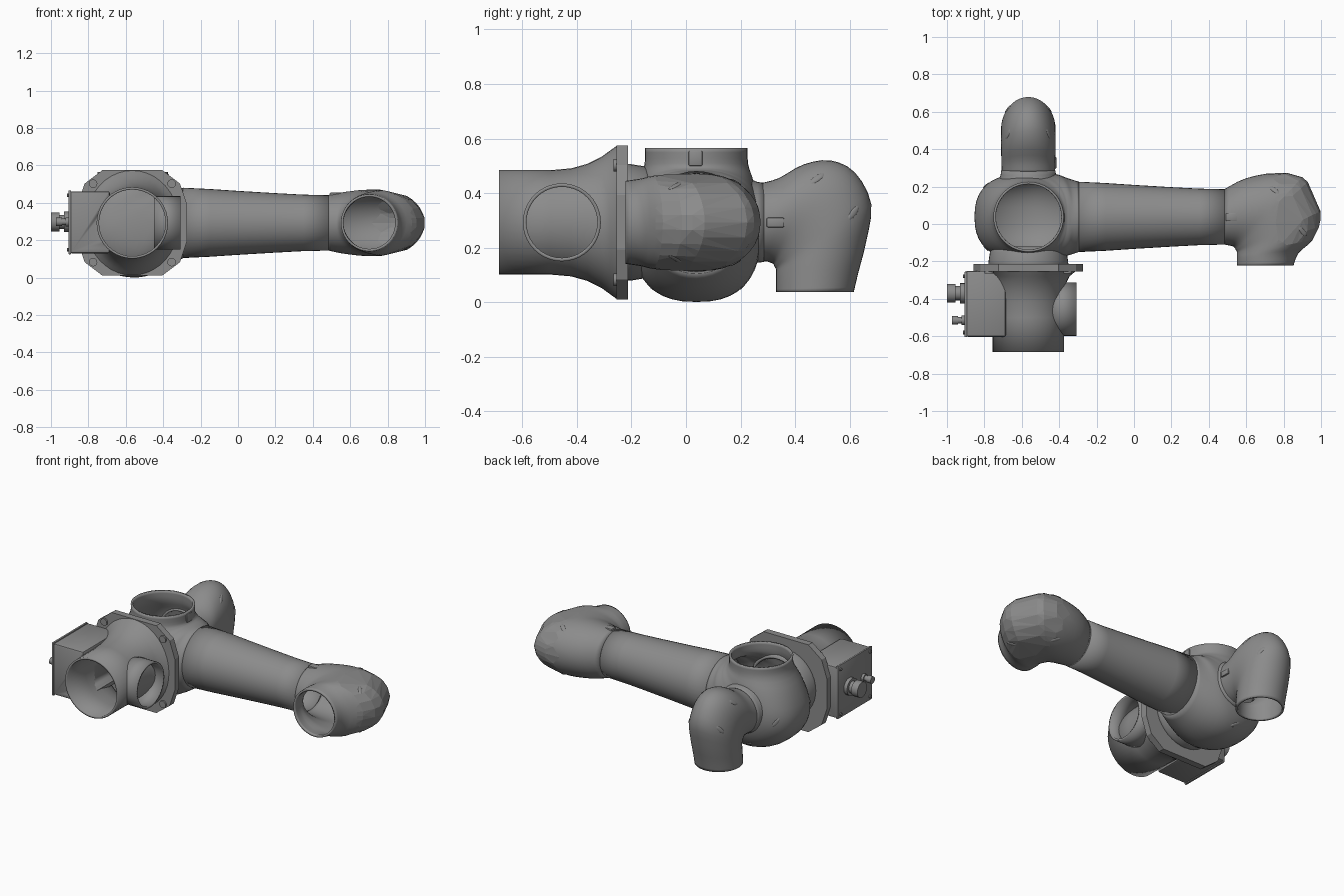
import bpy, bmesh, math
from mathutils import Vector

cube = bpy.data.objects.get("Cube")
if cube:
    bpy.data.objects.remove(cube)

metal = bpy.data.materials.new("mid grey metal")
metal.use_nodes = True
GREY = (0.26, 0.26, 0.26, 1)
metal.diffuse_color = GREY
metal.node_tree.nodes["Principled BSDF"].inputs["Base Color"].default_value = GREY

CX, CZ = -0.565, 0.293       # shared base axis
SIDES = 40


def add_object(name, bm):
    mesh = bpy.data.meshes.new(name)
    bm.to_mesh(mesh)
    bm.free()
    mesh.materials.append(metal)
    obj = bpy.data.objects.new(name, mesh)
    bpy.context.collection.objects.link(obj)
    return obj


def shade(obj, angle=35):
    bpy.ops.object.select_all(action='DESELECT')
    obj.select_set(True)
    bpy.context.view_layer.objects.active = obj
    bpy.ops.object.shade_smooth_by_angle(angle=math.radians(angle))


def refine(stations, steps=3):
    """Catmull-Rom refinement of loft stations."""
    out, n = [], len(stations)
    for i in range(n - 1):
        p = [stations[max(0, min(n - 1, i + k))] for k in (-1, 0, 1, 2)]
        for s in range(steps):
            t = s / steps
            out.append([0.5 * (2 * b + (c - a) * t + (2 * a - 5 * b + 4 * c - d) * t * t
                               + (3 * b - a - 3 * c + d) * t ** 3) for a, b, c, d in zip(*p)])
    return out + [stations[-1]]


def soft(value, power):
    return math.copysign(abs(value) ** power, value)


def shell(name, frame, stations, facet_from=None):
    """Walled open tube through rings: inner u,v, outer u,v, half width, roundness."""
    bm = bmesh.new()
    rings, mids = [], []
    for iu, iv, ou, ov, half, power in stations:
        mu, mv, du, dv = (iu + ou) / 2, (iv + ov) / 2, (ou - iu) / 2, (ov - iv) / 2
        mids.append(Vector(frame(mu, mv, 0)))
        ring = []
        for k in range(SIDES):
            turn = 2 * math.pi * k / SIDES
            c, s = soft(math.cos(turn), power), soft(math.sin(turn), power)
            ring.append(bm.verts.new(frame(mu + du * c, mv + dv * c, half * s)))
        rings.append(ring)
    outward = 0
    for i in range(len(rings) - 1):
        a, b = rings[i], rings[i + 1]
        for k in range(SIDES):
            j = (k + 1) % SIDES
            f = bm.faces.new((a[k], a[j], b[j], b[k]))
            f.normal_update()
            outward += f.normal.dot(f.calc_center_median() - (mids[i] + mids[i + 1]) / 2)
    if outward < 0:
        bmesh.ops.reverse_faces(bm, faces=bm.faces[:])
    if facet_from is not None:
        # merge the far end into coarse flat facets
        verts = [v for v in bm.verts if v.co.x > facet_from and v.co.y > -0.1]
        edges = [e for e in bm.edges if all(v in verts for v in e.verts)]
        bmesh.ops.dissolve_limit(bm, angle_limit=math.radians(16), verts=verts, edges=edges)
        bmesh.ops.triangulate(bm, faces=[f for f in bm.faces if len(f.verts) > 4])
    obj = add_object(name, bm)
    shade(obj)
    if facet_from is not None:
        for f in obj.data.polygons:
            if f.center.x > facet_from and f.center.y > -0.1:
                f.use_smooth = False
    mod = obj.modifiers.new("wall", 'SOLIDIFY')
    mod.thickness, mod.offset = 0.013, -1
    return obj


def straight(profile):
    """Round stations along u: (u, radius) or (u, radius, half width)."""
    return [(p[0], CZ - p[1], p[0], CZ + p[1], p[-1], 1) for p in profile]


def elbow(stations):
    return refine([s if len(s) == 6 else s + (1,) for s in stations])


def cylinder(name, center, axis, radius, depth, sides=24):
    bm = bmesh.new()
    bmesh.ops.create_cone(bm, cap_ends=True, segments=sides, radius1=radius, radius2=radius, depth=depth)
    turn = Vector((0, 0, 1)).rotation_difference(Vector(axis)).to_matrix()
    bmesh.ops.rotate(bm, verts=bm.verts[:], matrix=turn)
    bmesh.ops.translate(bm, verts=bm.verts[:], vec=center)
    obj = add_object(name, bm)
    shade(obj)
    return obj


def box(name, low, high, bevel=0.012):
    bm = bmesh.new()
    bmesh.ops.create_cube(bm, size=1)
    for v in bm.verts:
        v.co = [(h if c > 0 else l) for c, l, h in zip(v.co, low, high)]
    bmesh.ops.bevel(bm, geom=bm.edges[:], offset=bevel, segments=2, affect='EDGES', profile=0.5)
    obj = add_object(name, bm)
    shade(obj)
    return obj


def cut(obj, cutter):
    cutter.hide_render = True
    cutter.hide_set(True)
    mod = obj.modifiers.new("cut", 'BOOLEAN')
    mod.operation, mod.object, mod.solver = 'DIFFERENCE', cutter, 'EXACT'


def along_y(u, v, w):
    return (CX + w, u, v)


def along_x(u, v, w):
    return (u, 0.038 + w, v)


# Shoulder elbow: opening on top, curving round to the long arm
shoulder = shell("shoulder_elbow", along_x, elbow([
    (-0.375, 0.565, -0.752, 0.565, 0.188),
    (-0.375, 0.51, -0.757, 0.50, 0.19),
    (-0.37, 0.495, -0.81, 0.40, 0.208, 0.93),
    (-0.365, 0.49, -0.852, 0.27, 0.22, 0.84),
    (-0.36, 0.487, -0.835, 0.16, 0.23, 0.8),
    (-0.355, 0.485, -0.76, 0.07, 0.235, 0.8),
    (-0.345, 0.483, -0.65, 0.015, 0.235, 0.8),
    (-0.335, 0.481, -0.53, 0.002, 0.23, 0.83),
    (-0.32, 0.48, -0.41, 0.035, 0.21, 0.92),
    (-0.295, 0.48, -0.295, 0.104, 0.188)]))

# Long tapering arm
shell("long_arm", along_x, straight([(-0.295, 0.188), (-0.15, 0.181), (0, 0.171), (0.2, 0.159),
                                     (0.35, 0.151), (0.485, 0.148)]))

# Wrist elbow: curves from the arm toward the front, with a faceted end
wrist = shell("wrist_elbow", lambda u, v, w: (u, v, CZ + w), elbow([
    (0.485, -0.11, 0.485, 0.187, 0.148),
    (0.51, -0.115, 0.60, 0.245, 0.163),
    (0.53, -0.12, 0.77, 0.275, 0.175),
    (0.54, -0.13, 0.90, 0.25, 0.178),
    (0.545, -0.14, 0.97, 0.155, 0.178),
    (0.55, -0.15, 1.0, 0.025, 0.176),
    (0.55, -0.165, 0.955, -0.085, 0.17),
    (0.55, -0.18, 0.88, -0.155, 0.16),
    (0.55, -0.222, 0.853, -0.222, 0.152)]), facet_from=0.76)

# Rear elbow: curves from the back of the shoulder downward
rear = shell("rear_elbow", along_y, elbow([
    (0.275, 0.15, 0.275, 0.437, 0.143),
    (0.295, 0.15, 0.34, 0.455, 0.143),
    (0.31, 0.145, 0.43, 0.505, 0.145),
    (0.32, 0.14, 0.53, 0.52, 0.146),
    (0.325, 0.13, 0.62, 0.475, 0.146),
    (0.33, 0.12, 0.679, 0.36, 0.146),
    (0.33, 0.10, 0.66, 0.22, 0.145),
    (0.33, 0.075, 0.632, 0.11, 0.143),
    (0.33, 0.038, 0.615, 0.038, 0.142)]))
shell("rear_collar", along_y, straight([(0.225, 0.16), (0.245, 0.155), (0.262, 0.148), (0.285, 0.145)]))
shell("front_collar", along_y, straight([(-0.235, 0.215), (-0.2, 0.213), (-0.15, 0.205), (-0.12, 0.19)]))

# Hollow base tube, flaring mostly up and down to the mounting plate, and its side port
shell("base_tube", along_y, straight([
    (-0.685, 0.191), (-0.5, 0.191), (-0.42, 0.198, 0.192), (-0.36, 0.215, 0.195), (-0.31, 0.24, 0.205),
    (-0.28, 0.262, 0.22), (-0.255, 0.28, 0.25), (-0.235, 0.28, 0.25)]))
PORT_Y = -0.455
shell("side_port", lambda u, v, w: (u, PORT_Y + w, v), straight([(-0.45, 0.143), (-0.308, 0.143)]))

# Mounting plate with cut corners and a round hole
quarter = [(0.292, 0.1), (0.255, 0.21), (0.16, 0.282)]
corners = quarter + [(-x, z) for x, z in reversed(quarter)]
corners += [(-x, -z) for x, z in corners]
bm = bmesh.new()
face = bm.faces.new([bm.verts.new((CX + x, -0.255, CZ + z)) for x, z in corners])
extra = bmesh.ops.extrude_face_region(bm, geom=[face])["geom"]
bmesh.ops.translate(bm, vec=(0, 0.042, 0), verts=[g for g in extra if isinstance(g, bmesh.types.BMVert)])
bmesh.ops.recalc_face_normals(bm, faces=bm.faces[:])
plate = add_object("mounting_plate", bm)
cut(plate, cylinder("plate_cutter", (CX, -0.235, CZ), (0, 1, 0), 0.205, 0.2, 40))
for sx in (-1, 1):
    for sz in (-1, 1):
        cylinder("plate_bolt", (CX + sx * 0.21, -0.245, CZ + sz * 0.21), (0, 1, 0), 0.023, 0.04, 12)

# Connector box, hollowed where it meets the base tube
housing = box("connector_box", (-0.9, -0.603, 0.13), (-0.685, -0.25, 0.462))
cut(housing, cylinder("box_cutter", (CX, -0.45, CZ), (0, 1, 0), 0.18, 0.8, 40))
box("box_cover", (-0.907, -0.605, 0.125), (-0.893, -0.255, 0.467), 0.004)
for y in (-0.58, -0.28):
    for z in (0.15, 0.44):
        cylinder("cover_screw", (-0.909, y, z), (1, 0, 0), 0.01, 0.012, 10)

# Cable connectors: stacked collars
for y, scale in ((-0.37, 1.0), (-0.515, 0.45)):
    x = -0.905
    for radius, length in ((0.055, 0.025), (0.038, 0.025), (0.05, 0.045)):
        length *= 0.5 + scale / 2
        cylinder("connector", (x - length / 2, y, CZ + 0.005), (1, 0, 0), radius * scale, length, 16)
        x -= length


# Slim oval screw caps lying on the elbow shells
def cap(target, point, along):
    hit, spot, normal, index = target.closest_point_on_mesh(Vector(point))
    side = normal.cross(Vector(along)).normalized()
    lengthwise = side.cross(normal)
    bm = bmesh.new()
    bmesh.ops.create_uvsphere(bm, u_segments=12, v_segments=6, radius=1)
    for v in bm.verts:
        x, y, z = v.co
        v.co = spot + lengthwise * x * 0.033 + side * y * 0.012 + normal * z * 0.004
    shade(add_object("screw_cap", bm))


for s in (-1, 1):
    cap(rear, (CX + s * 0.12, 0.48, 0.46), (0, 1, 1))
    cap(rear, (CX + s * 0.12, 0.62, 0.33), (0, 1, 1))
    cap(wrist, (0.75, 0.2, CZ + s * 0.18), (1, -1, 0))
    cap(wrist, (0.9, -0.04, CZ + s * 0.13), (1, -1, 0))
    cap(shoulder, (-0.79, 0.04 + s * 0.17, 0.25), (1, 0, -1))
    cap(shoulder, (-0.6, 0.04 + s * 0.17, 0.06), (1, 0, -1))

# Small clamp tabs at the joints
box("wrist_tab", (0.49, 0.015, 0.43), (0.55, 0.06, 0.455), 0.006)
box("rear_tab", (-0.43, 0.295, 0.275), (-0.415, 0.36, 0.31), 0.005)
box("shoulder_tab", (-0.38, 0.01, 0.5), (-0.37, 0.06, 0.555), 0.004)
